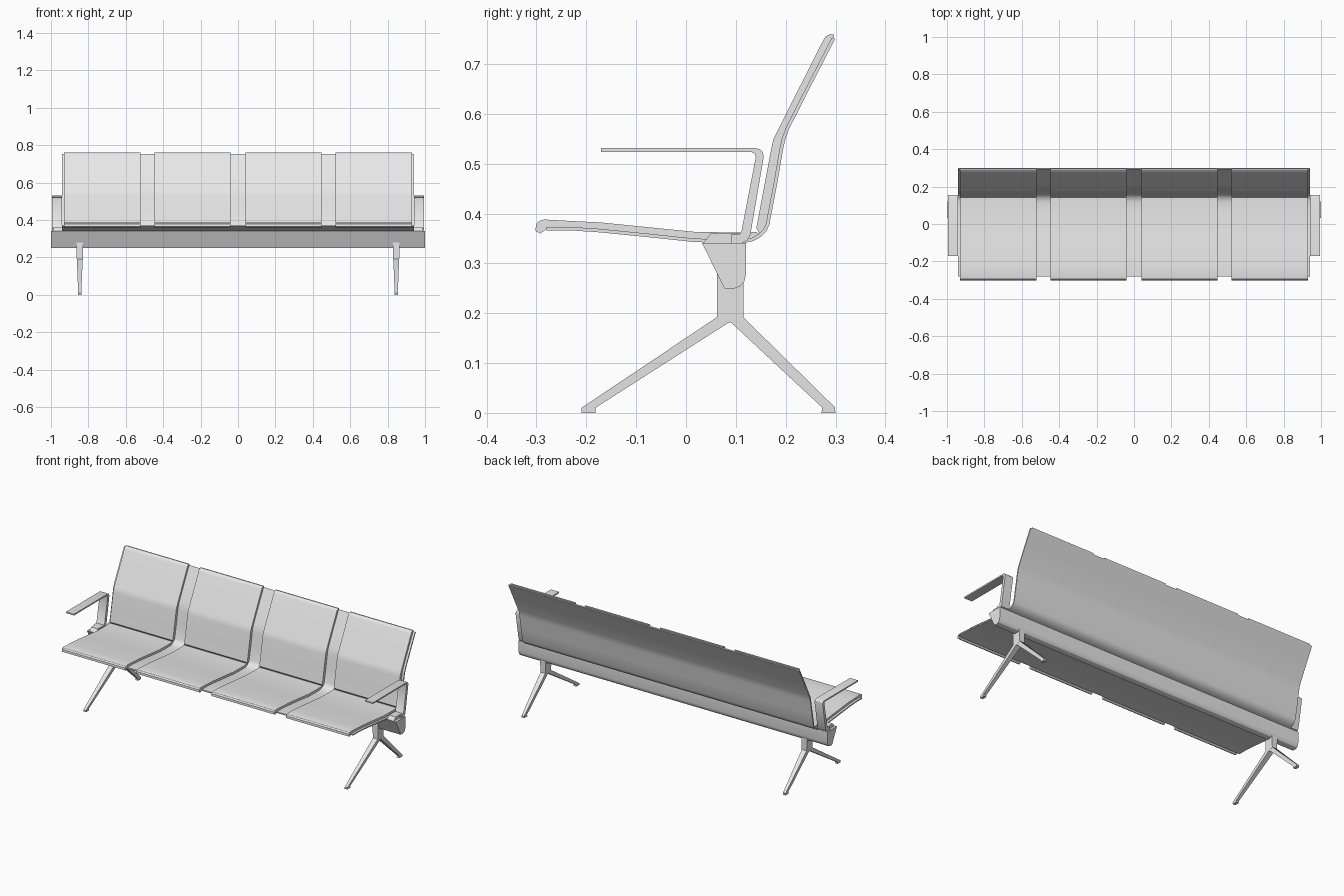
import bpy, bmesh, math
from mathutils import Vector

grey = bpy.data.materials.new("light grey")
grey.diffuse_color = (0.8, 0.8, 0.8, 1)


def prism(name, profile, xc, half, angle=30):
    """Extrude a (y, z) profile along x; half is a number or a function of z."""
    hw = half if callable(half) else (lambda z: half)
    bm = bmesh.new()
    a = [bm.verts.new((xc - hw(z), y, z)) for y, z in profile]
    b = [bm.verts.new((xc + hw(z), y, z)) for y, z in profile]
    n = len(profile)
    bm.faces.new(a)
    bm.faces.new(b[::-1])
    for i in range(n):
        j = (i + 1) % n
        bm.faces.new((a[i], b[i], b[j], a[j]))
    bmesh.ops.recalc_face_normals(bm, faces=bm.faces)
    bmesh.ops.triangulate(bm, faces=[f for f in bm.faces if len(f.verts) > 4])
    me = bpy.data.meshes.new(name)
    bm.to_mesh(me)
    bm.free()
    me.materials.append(grey)
    ob = bpy.data.objects.new(name, me)
    bpy.context.collection.objects.link(ob)
    bpy.context.view_layer.objects.active = ob
    for o in bpy.context.selected_objects:
        o.select_set(False)
    ob.select_set(True)
    bpy.ops.object.shade_smooth_by_angle(angle=math.radians(angle))
    return ob


def offset(path, d):
    """Offset an open path to its left by d."""
    pts = [Vector(p) for p in path]
    out = []
    for i, p in enumerate(pts):
        t = (pts[min(i + 1, len(pts) - 1)] - pts[max(i - 1, 0)]).normalized()
        out.append((p.x - t.y * d, p.y + t.x * d))
    return out


# continuous thin shell under the seats and behind the backs
seat_line = [(-0.28, 0.366), (-0.23, 0.366), (-0.17, 0.362), (-0.08, 0.353),
             (0.015, 0.343), (0.07, 0.341), (0.118, 0.341)]
bend_line = [(0.135, 0.345), (0.15, 0.353), (0.161, 0.364)]
back_line = [(0.167, 0.377), (0.182, 0.455), (0.195, 0.53), (0.199, 0.548),
             (0.206, 0.568), (0.25, 0.655), (0.299, 0.75)]
shell = seat_line + bend_line + back_line
prism("shell", shell + offset(shell, 0.007)[::-1], 0, 0.942)

# pads: seat and back cushions, four of each
seat_top = [(0.15, 0.356), (0.142, 0.363), (0.1, 0.362), (0.02, 0.363),
            (-0.08, 0.373), (-0.17, 0.382), (-0.23, 0.385), (-0.284, 0.388),
            (-0.295, 0.385), (-0.301, 0.378), (-0.302, 0.365), (-0.292, 0.36)]
seat_pad = offset(seat_line, 0.003) + seat_top
back_front = [(0.297, 0.759), (0.289, 0.76), (0.28, 0.755), (0.274, 0.745),
              (0.225, 0.648), (0.182, 0.562), (0.175, 0.548), (0.171, 0.53),
              (0.157, 0.455), (0.141, 0.37), (0.15, 0.357)]
back_pad = offset(back_line, 0.003) + back_front
for i, x in enumerate((-0.725, -0.243, 0.243, 0.725)):
    prism(f"seat_pad_{i + 1}", seat_pad, x, 0.204)
    prism(f"back_pad_{i + 1}", back_pad, x, 0.204)

# long support beam
prism("beam", [(0.032, 0.341), (0.12, 0.341), (0.12, 0.278), (0.117, 0.264),
               (0.109, 0.254), (0.098, 0.25), (0.077, 0.25)], 0, 1.0)

arm = [(-0.171, 0.531), (-0.171, 0.523), (0.132, 0.523), (0.138, 0.52),
       (0.14, 0.513), (0.111, 0.363), (0.107, 0.358), (0.09, 0.358),
       (0.09, 0.341), (0.113, 0.341), (0.123, 0.346), (0.129, 0.357),
       (0.156, 0.514), (0.154, 0.523), (0.148, 0.529), (0.14, 0.531)]
arm_foot = [(0.034, 0.34), (0.05, 0.36), (0.108, 0.36), (0.118, 0.34)]
post = [(0.062, 0.3), (0.115, 0.3), (0.115, 0.192), (0.0885, 0.181), (0.062, 0.192)]
front_leg = [(0.062, 0.192), (0.09, 0.2), (0.0885, 0.183), (-0.182, 0.01),
             (-0.182, 0.002), (-0.21, 0.002), (-0.21, 0.01)]
back_leg = [(0.115, 0.192), (0.09, 0.2), (0.0885, 0.183), (0.273, 0.011),
            (0.273, 0.002), (0.299, 0.002), (0.299, 0.011)]
for side, s in (("left", -1), ("right", 1)):
    # armrests
    prism(f"{side}_armrest", arm, s * 0.968, 0.026)
    prism(f"{side}_armrest_foot", arm_foot, s * 0.964, 0.022)
    # legs taper towards the floor
    x = s * 0.846
    prism(f"{side}_post", post, x, lambda z: 0.016 + (z - 0.19) * 0.03)
    for name, prof, y in (("front", front_leg, -0.196), ("back", back_leg, 0.286)):
        prism(f"{side}_{name}_leg", prof, x, lambda z: 0.008 + z * 0.04)
        prism(f"{side}_{name}_glide", [(y - 0.014, 0), (y + 0.014, 0),
              (y + 0.014, 0.004), (y - 0.014, 0.004)], x, 0.009)
